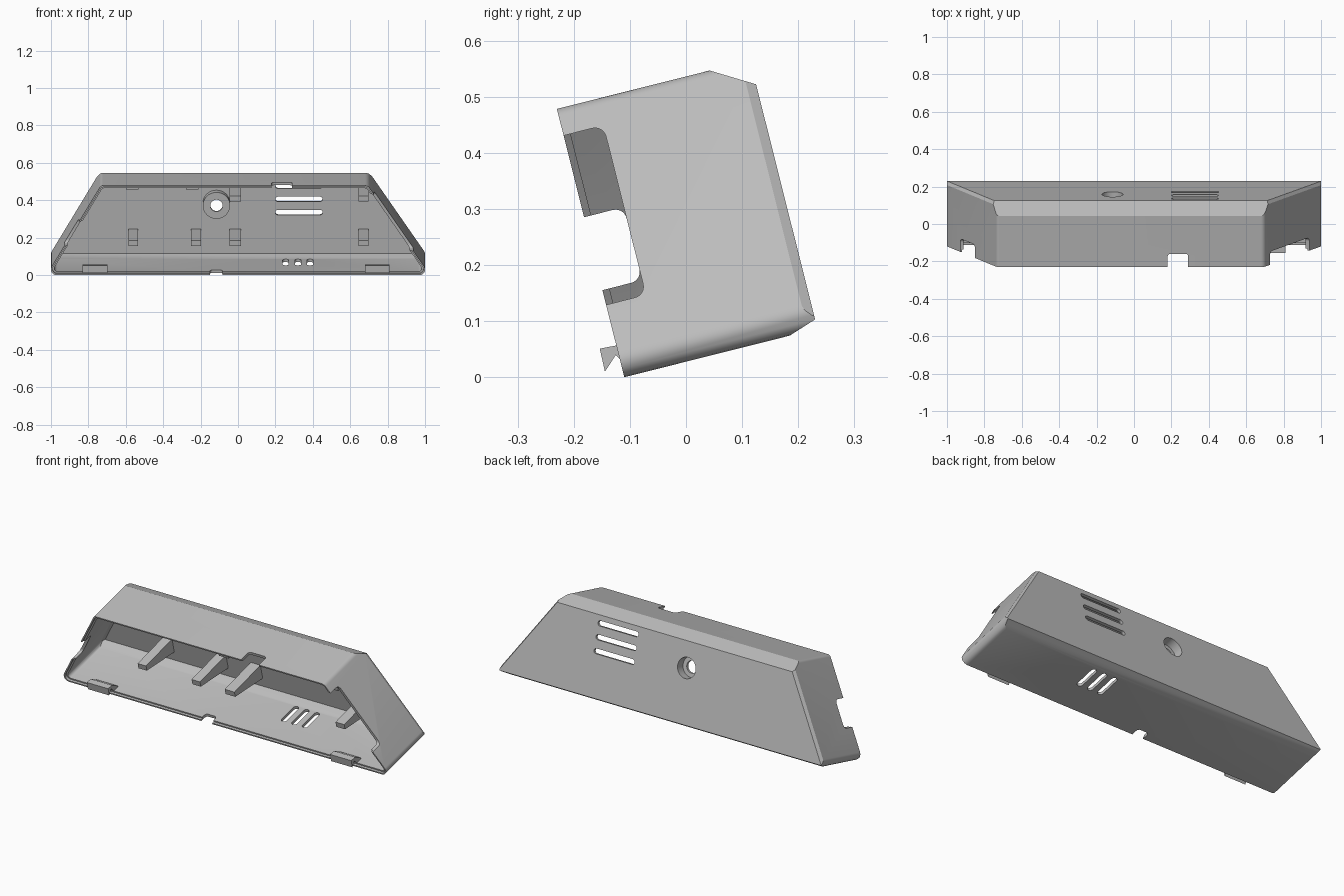
import bpy, bmesh, math
from mathutils import Vector

if "Cube" in bpy.data.objects:
    bpy.data.objects.remove(bpy.data.objects["Cube"], do_unlink=True)

# Parts are modelled upright as (x, depth, height), then tilted back together.
TILT = math.radians(14.1)
HEIGHT, DEPTH, WALL = 0.493, 0.355, 0.016

grey = bpy.data.materials.new("plastic_grey")
grey.use_nodes = True
grey.diffuse_color = (0.5, 0.5, 0.5, 1)
grey.node_tree.nodes["Principled BSDF"].inputs["Base Color"].default_value = (0.5, 0.5, 0.5, 1)


def rounded(points, radii, steps=6):
    """Round each corner of a polygon with an arc."""
    pts, out = [Vector(p) for p in points], []
    for i, (p, r) in enumerate(zip(pts, radii)):
        if r == 0:
            out.append(p)
            continue
        a, b = (pts[i - 1] - p).normalized(), (pts[(i + 1) % len(pts)] - p).normalized()
        half = a.angle(b) / 2
        mid = (a + b).normalized()
        centre = p + mid * (r / math.sin(half))
        start, end = p + a * (r / math.tan(half)) - centre, p + b * (r / math.tan(half)) - centre
        sweep = math.pi - 2 * half
        for k in range(steps + 1):
            t = k / steps
            out.append(centre + (start * math.sin((1 - t) * sweep) + end * math.sin(t * sweep)) / math.sin(sweep))
    return out


def rect(x0, x1, y0, y1, r=0):
    return rounded([(x0, y0), (x1, y0), (x1, y1), (x0, y1)], [r] * 4)


def prism(name, pts, lo, hi, axis, planes=()):
    """Extrude an outline along x, d (depth) or u (height), then trim by planes."""
    place = {"x": lambda p, s: (s, p[0], p[1]),
             "d": lambda p, s: (p[0], s, p[1]),
             "u": lambda p, s: (p[0], p[1], s)}[axis]
    bm = bmesh.new()
    face = bm.faces.new([bm.verts.new(place(p, lo)) for p in pts])
    ext = bmesh.ops.extrude_face_region(bm, geom=[face])
    move = Vector(place((0, 0), hi - lo))
    bmesh.ops.translate(bm, vec=move, verts=[g for g in ext["geom"] if isinstance(g, bmesh.types.BMVert)])
    for co, no in planes:
        cut = bmesh.ops.bisect_plane(bm, geom=bm.verts[:] + bm.edges[:] + bm.faces[:],
                                     plane_co=co, plane_no=no, clear_outer=True)
        bmesh.ops.holes_fill(bm, edges=[g for g in cut["geom_cut"] if isinstance(g, bmesh.types.BMEdge)])
    bmesh.ops.recalc_face_normals(bm, faces=bm.faces)
    mesh = bpy.data.meshes.new(name)
    bm.to_mesh(mesh)
    bm.free()
    mesh.materials.append(grey)
    ob = bpy.data.objects.new(name, mesh)
    bpy.context.scene.collection.objects.link(ob)
    return ob


def combine(target, tool, operation="DIFFERENCE"):
    mod = target.modifiers.new("combine", "BOOLEAN")
    mod.operation, mod.solver, mod.object = operation, "EXACT", tool
    bpy.context.view_layer.objects.active = target
    bpy.ops.object.modifier_apply(modifier=mod.name)
    bpy.data.objects.remove(tool, do_unlink=True)


def circle(x, u, r, n=32):
    return [(x + r * math.cos(math.tau * k / n), u + r * math.sin(math.tau * k / n)) for k in range(n)]


def body(name, t, lo, hi, chamfer=True):
    """Sloped-sided solid, inset by t, with chamfered back edges."""
    left, right = 0.588, 0.675
    wl, wr = t * math.hypot(1, left), t * math.hypot(1, right)
    top = HEIGHT - t
    outline = rounded([(-1.023 + left * t + wl, t), (1.027 - right * t - wr, t),
                       (1.027 - right * top - wr, top), (-1.023 + left * top + wl, top)],
                      [0.03 - t * 0.8, 0.03 - t * 0.8, 0.03, 0.02])
    planes = []
    if chamfer:
        back = DEPTH - t
        planes = [((0, back, 0.449 - t), (0, 0.045, 0.076)),
                  ((0, back, 0.017 + t), (0, 0.017 * 3, -0.051 * 3)),
                  ((-1.011 + wl, back, 0), (-1, 0.7, left)),
                  ((1.015 - wr, back, 0), (1, 0.7, right))]
    return prism(name, outline, lo, hi, "d", planes)


# Hollow shell with a stepped rim
shell = body("shell", 0, 0, DEPTH)
combine(shell, body("cavity", WALL, -0.1, DEPTH - WALL))
combine(shell, body("rim_step", WALL / 2, -0.1, 0.012, False))

# Countersunk hole in an inner boss
hx, hu = -0.115, 0.31
combine(shell, prism("boss", circle(hx, hu, 0.073), 0.29, DEPTH - 0.005, "d"), "UNION")
combine(shell, prism("recess", circle(hx, hu, 0.056), 0.305, 0.5, "d"))
combine(shell, prism("hole", circle(hx, hu, 0.033), 0.2, 0.5, "d"))

# Vent slots in the back and the underside
for u in (0.26, 0.333, 0.406):
    combine(shell, prism("back_vent", rect(0.2, 0.452, u - 0.014, u + 0.014, 0.0135), 0.31, 0.5, "d"))
for x in (0.255, 0.32, 0.385):
    combine(shell, prism("floor_vent", rect(x - 0.016, x + 0.016, 0.15, 0.285, 0.0155), -0.1, 0.06, "u"))

# Notches in the rim: top, bottom and both ends
combine(shell, prism("top_notch", rect(0.18, 0.29, -0.1, 0.073, 0.015), 0.44, 0.6, "u"))
combine(shell, prism("bottom_notch", rect(-0.15, -0.082, -0.1, 0.045, 0.015), -0.1, 0.05, "u"))
combine(shell, prism("left_notch", rect(-0.1, 0.073, 0.133, 0.444, 0.02), 0.6, 1.2, "x"))
combine(shell, prism("right_notch", rect(-0.1, 0.073, 0.16, 0.294, 0.02), -1.2, -0.6, "x"))

parts = [shell]

# Tapered support arms reaching forward from the back wall
lower = [(0.345, 0.085), (0.345, 0.17), (0.1, 0.165), (0.1, 0.135)]
upper = [(0.345, 0.36), (0.345, 0.415), (0.1, 0.41), (0.1, 0.38)]
for x, outline, w in ((-0.56, lower, 0.026), (-0.225, lower, 0.026), (-0.015, lower, 0.03),
                      (0.67, lower, 0.027), (-0.015, upper, 0.03), (0.67, upper, 0.027)):
    parts.append(prism("support_arm", outline, x - w, x + w, "x"))

# Snap hooks on the bottom rim
hook = [(0.05, 0.01), (0.05, 0.022), (0.004, 0.058), (-0.03, 0.06), (-0.031, 0.018), (-0.005, 0.042), (0.015, 0.01)]
for x in (-0.765, 0.745):
    parts.append(prism("snap_hook", hook, x - 0.066, x + 0.066, "x"))

# Small catches under the top rim
for x in (-0.565, -0.245):
    parts.append(prism("top_catch", rect(0.02, 0.04, 0.468, 0.48), x - 0.034, x + 0.034, "x"))

# Tilt everything into place and smooth the rounded edges
bpy.ops.object.select_all(action="DESELECT")
for ob in parts:
    ob.rotation_euler.x = TILT
    ob.location.y = -0.11
    ob.select_set(True)
bpy.context.view_layer.objects.active = shell
bpy.ops.object.shade_smooth_by_angle(angle=math.radians(25))
